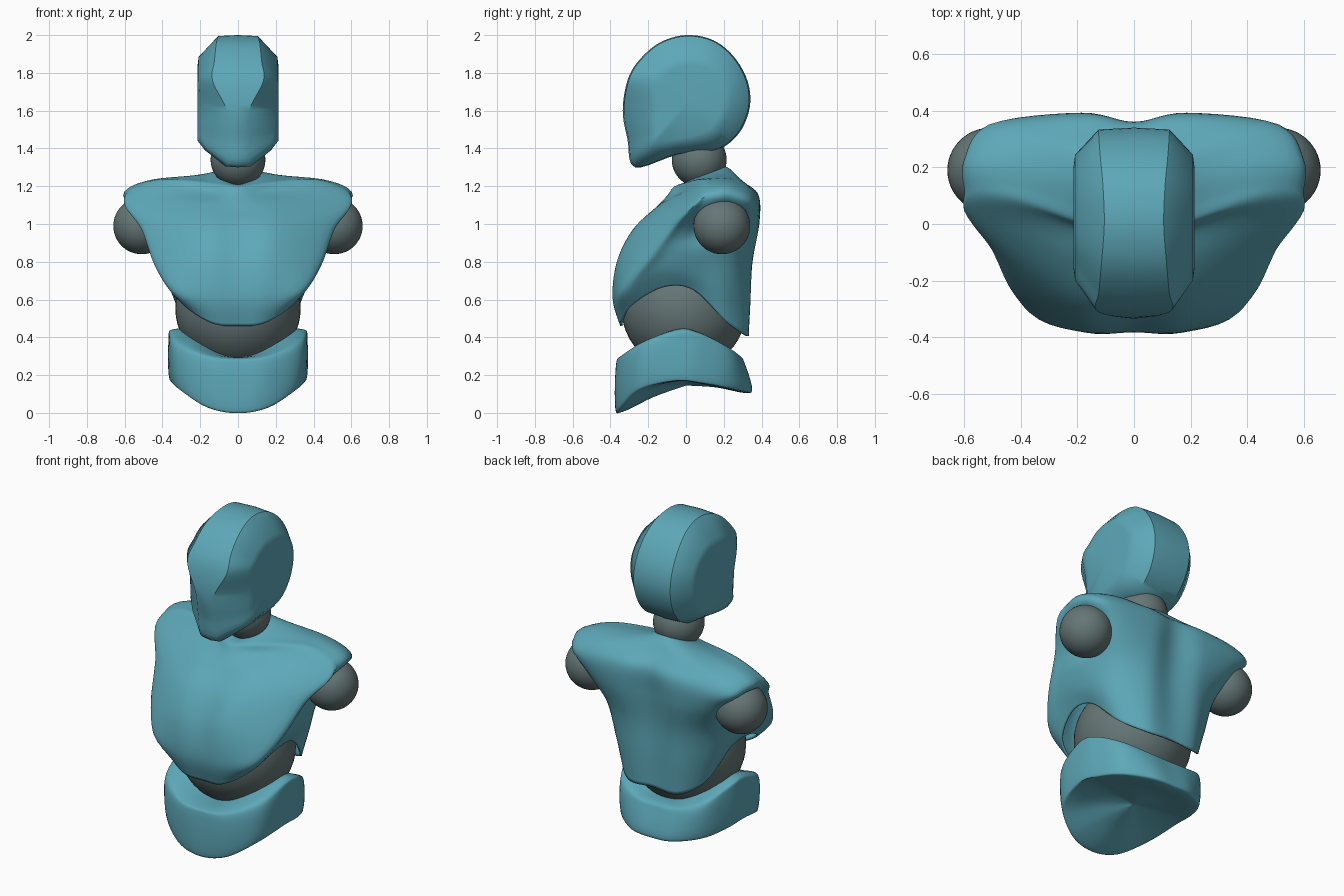
import bpy, bmesh, math
from mathutils import Vector as V

if "Cube" in bpy.data.objects:
    bpy.data.objects.remove(bpy.data.objects["Cube"])


def material(name, rgb):
    m = bpy.data.materials.new(name)
    m.diffuse_color = (*rgb, 1)
    m.use_nodes = True
    m.node_tree.nodes["Principled BSDF"].inputs["Base Color"].default_value = m.diffuse_color
    return m


TEAL = material("teal_shell", (0.11, 0.39, 0.48))
GREY = material("grey_joint", (0.13, 0.18, 0.18))


def spline(pts, n, closed):
    """Catmull-Rom curve through the points, n steps per span."""
    k, out = len(pts), []
    get = (lambda i: pts[i % k]) if closed else (lambda i: pts[min(max(i, 0), k - 1)])
    for i in range(k if closed else k - 1):
        a, b, c, d = (get(i + j) for j in (-1, 0, 1, 2))
        for s in range(n):
            t = s / n
            out.append(0.5 * (2 * b + (c - a) * t + (2 * a - 5 * b + 4 * c - d) * t * t
                              + (3 * b - a - 3 * c + d) * t ** 3))
    return out if closed else out + [pts[-1]]


def full_ring(half):
    """Half ring, front centre to back centre, completed by reflection."""
    return [V(p) for p in half] + [V((-x, y, z)) for x, y, z in half[-2:0:-1]]


def skin(name, rings, along, across, angle, thickness=0):
    """Smooth surface through a stack of closed rings."""
    cols = [spline(list(c), across, False) for c in zip(*rings)]
    rows = [spline(list(r), along, True) for r in zip(*cols)]
    bm = bmesh.new()
    grid = [[bm.verts.new(p) for p in r] for r in rows]
    n = len(grid[0])
    for a, b in zip(grid, grid[1:]):
        for i in range(n):
            bm.faces.new((a[i], a[(i + 1) % n], b[(i + 1) % n], b[i]))
    bmesh.ops.remove_doubles(bm, verts=bm.verts, dist=0.0005)
    bmesh.ops.recalc_face_normals(bm, faces=bm.faces)
    me = bpy.data.meshes.new(name)
    bm.to_mesh(me)
    bm.free()
    ob = bpy.data.objects.new(name, me)
    bpy.context.collection.objects.link(ob)
    me.materials.append(TEAL)
    bpy.ops.object.select_all(action='DESELECT')
    bpy.context.view_layer.objects.active = ob
    ob.select_set(True)
    bpy.ops.object.shade_smooth_by_angle(angle=math.radians(angle))
    if thickness:
        mod = ob.modifiers.new("shell", 'SOLIDIFY')
        mod.thickness, mod.offset = thickness, -1
    return ob


def ball(name, loc, r):
    bpy.ops.mesh.primitive_uv_sphere_add(segments=48, ring_count=24, radius=r, location=loc)
    ob = bpy.context.object
    ob.name = name
    ob.data.materials.append(GREY)
    bpy.ops.object.shade_smooth()


# Ball joints
ball("neck_joint", (0, 0.07, 1.34), 0.145)
ball("waist_joint", (0, -0.01, 0.555), 0.332)
for side, s in (("left", 1), ("right", -1)):
    ball(side + "_shoulder_joint", (s * 0.51, 0.19, 0.99), 0.15)

# Torso shell: hem, lower chest, chest, armpit, shoulder rim, shoulder top
torso = [
    [(0, -.345, .46), (.14, -.345, .475), (.29, -.285, .57), (.355, -.12, .665),
     (.345, .04, .65), (.29, .21, .485), (.17, .32, .41), (0, .33, .415)],
    [(0, -.383, .61), (.16, -.385, .61), (.35, -.325, .645), (.415, -.14, .75),
     (.395, .06, .73), (.33, .225, .64), (.18, .335, .6), (0, .33, .6)],
    [(0, -.353, .8), (.18, -.36, .8), (.42, -.25, .78), (.455, -.09, .85),
     (.435, .1, .86), (.36, .27, .84), (.18, .35, .8), (0, .33, .8)],
    [(0, -.27, .97), (.2, -.27, .97), (.485, -.11, .97), (.495, -.01, .98),
     (.44, .15, 1.0), (.45, .335, 1.02), (.19, .388, 1.0), (0, .35, 1.0)],
    [(0, -.165, 1.08), (.22, -.13, 1.10), (.565, .03, 1.115), (.6, .12, 1.15),
     (.60, .23, 1.15), (.51, .35, 1.13), (.18, .385, 1.15), (0, .358, 1.15)],
    [(0, -.10, 1.15), (.17, -.03, 1.17), (.40, .07, 1.225), (.44, .14, 1.235),
     (.44, .22, 1.235), (.36, .3, 1.22), (.18, .31, 1.22), (0, .29, 1.23)],
]
collar = [(0.135 * math.sin(math.pi * i / 7), 0.08 - 0.14 * math.cos(math.pi * i / 7),
           1.25 - 0.05 * math.cos(math.pi * i / 7)) for i in range(8)]
neck_seat = [(x * .5, .07 + (y - .07) * .5, z + .01) for x, y, z in collar]
skin("torso_shell", [full_ring(r) for r in torso + [collar, neck_seat]], 6, 6, 45, 0.012)

# Pelvis: saddle-shaped band with closed underside and a seat for the waist joint
rim = [(0, -.34, .29), (.15, -.32, .31), (.295, -.22, .38), (.345, -.04, .44),
       (.33, .08, .42), (.26, .2, .36), (.14, .27, .31), (0, .28, .30)]
upper = [(0, -.37, .25), (.17, -.355, .265), (.335, -.24, .33), (.367, -.03, .39),
         (.35, .1, .37), (.28, .24, .31), (.14, .305, .265), (0, .31, .26)]
lower = [(0, -.375, .03), (.17, -.35, .06), (.32, -.25, .15), (.365, -.05, .195),
         (.347, .1, .18), (.28, .24, .155), (.14, .335, .135), (0, .35, .13)]
seat = [(x * .6, y * .6, z + .005) for x, y, z in rim]
base = [(x * .9, y * .9, z - .025) for x, y, z in lower]
middle = [(x * .45, y * .45, z * .5 + .07) for x, y, z in lower]
pole = [(0, 0, .145)] * 8
skin("pelvis_shell", [full_ring(r) for r in (pole, middle, base, lower, upper, rim, seat)], 6, 5, 50)

# Head: side outline (y, z), centre strip half width, then side panel edge (x, y, z)
outline = [(-.27, 1.30, .06, .165, -.19, 1.39), (-.31, 1.45, .06, .19, -.19, 1.49),
           (-.335, 1.6, .06, .2, -.185, 1.61), (-.31, 1.76, .135, .208, -.2, 1.76),
           (-.25, 1.865, .125, .208, -.14, 1.82), (-.14, 1.96, .115, .208, -.07, 1.87),
           (0, 2.0, .105, .208, .01, 1.885), (.14, 1.975, .11, .208, .11, 1.875),
           (.25, 1.89, .12, .208, .19, 1.82), (.325, 1.76, .125, .208, .24, 1.74),
           (.338, 1.62, .125, .208, .24, 1.63), (.28, 1.48, .12, .205, .2, 1.53),
           (.16, 1.39, .12, .195, .13, 1.45), (-.05, 1.365, .11, .185, -.03, 1.405)]
crest = [V((0, p[0], p[1])) for p in outline]
strip = [V((p[2], p[0] * .98, 1.67 + (p[1] - 1.67) * .985)) for p in outline]
panel = [V(p[3:]) for p in outline]
inset = [V((.214, .02 + (p.y - .02) * .8, 1.66 + (p.z - 1.66) * .8)) for p in panel]
centre = [V((.21, .02, 1.66))] * len(outline)
half = [centre, inset, panel, strip]
flip = [[V((-p.x, p.y, p.z)) for p in r] for r in reversed(half)]
skin("head_shell", half + [crest] + flip, 5, 1, 40)
